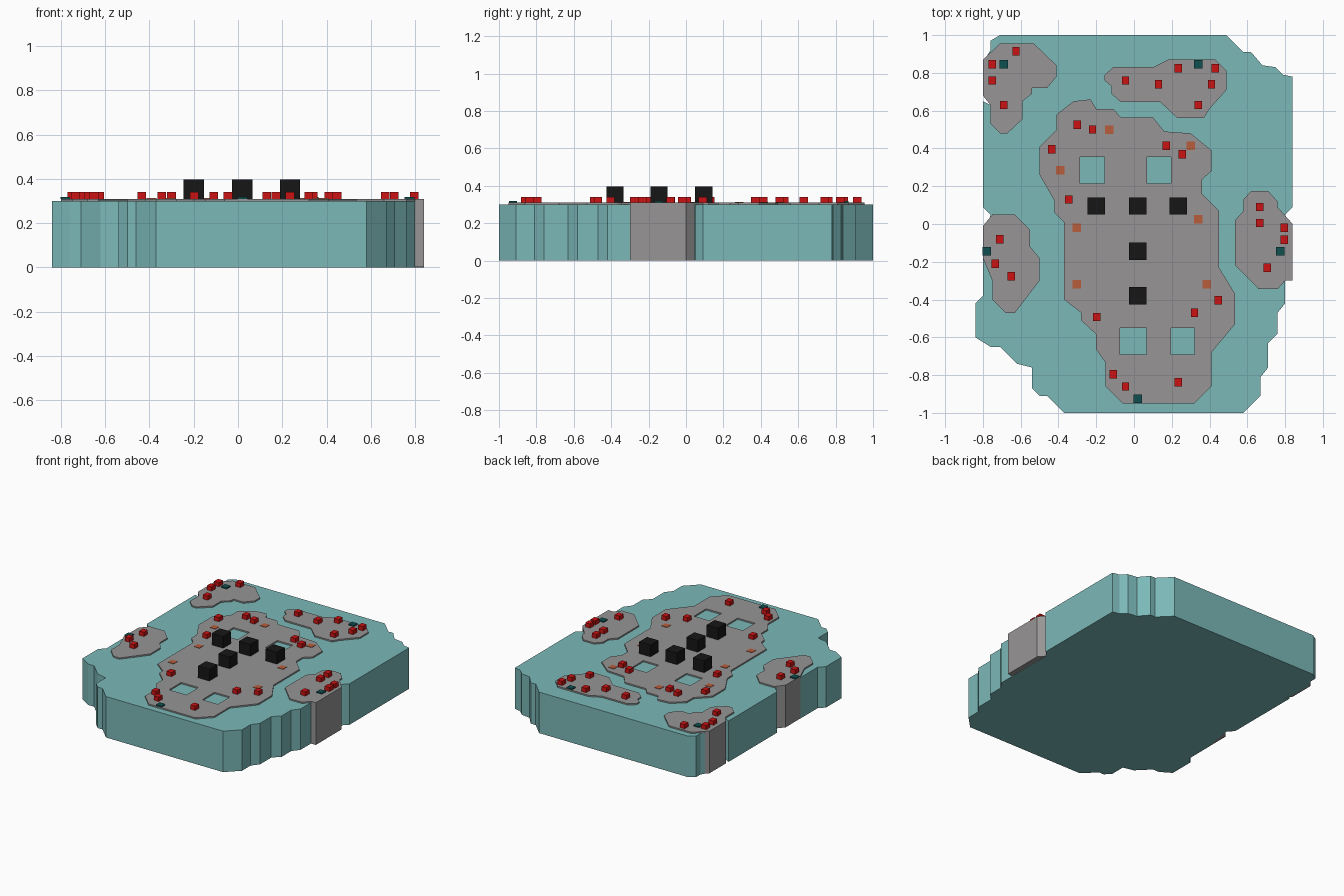
import bpy, bmesh


def material(name, rgb):
    m = bpy.data.materials.new(name)
    m.diffuse_color = (*rgb, 1)
    return m


WATER = material("water", (0.20, 0.48, 0.48))
ROCK = material("rock", (0.31, 0.30, 0.30))
RED = material("red", (0.60, 0.006, 0.006))
TEAL = material("dark_teal", (0.005, 0.08, 0.08))
ORANGE = material("orange", (0.48, 0.11, 0.045))
BLACK = material("black", (0.008, 0.008, 0.008))


def finish(bm, name, mat):
    bmesh.ops.recalc_face_normals(bm, faces=bm.faces)
    me = bpy.data.meshes.new(name)
    bm.to_mesh(me)
    bm.free()
    me.materials.append(mat)
    ob = bpy.data.objects.new(name, me)
    bpy.context.collection.objects.link(ob)
    return ob


def slab(name, outline, z0, z1, mat, holes=()):
    """Extrude an outline, with optional holes, from z0 to z1."""
    bm = bmesh.new()
    for loop in (outline, *holes):
        vs = [bm.verts.new((x, y, z0)) for x, y in loop]
        for a, b in zip(vs, vs[1:] + vs[:1]):
            bm.edges.new((a, b))
    bmesh.ops.triangle_fill(bm, edges=bm.edges[:], use_beauty=True,
                            use_dissolve=False, normal=(0, 0, 1))
    ext = bmesh.ops.extrude_face_region(bm, geom=bm.faces[:], use_keep_orig=True)
    for v in ext["geom"]:
        if isinstance(v, bmesh.types.BMVert):
            v.co.z = z1
    return finish(bm, name, mat)


def box(name, x, y, sx, sy, z0, z1, mat):
    bm = bmesh.new()
    bmesh.ops.create_cube(bm, size=1)
    for v in bm.verts:
        v.co = (v.co.x * sx, v.co.y * sy, v.co.z * (z1 - z0))
    ob = finish(bm, name, mat)
    ob.location = (x, y, (z0 + z1) / 2)


def rect(x0, x1, y0, y1):
    return [(x0, y0), (x1, y0), (x1, y1), (x0, y1)]


SEA, LAND = 0.30, 0.31

# Water block with ragged edges
slab("water_base", [
    (-.71, 1), (.49, 1), (.58, .91), (.62, .91), (.68, .84), (.75, .83), (.79, .79),
    (.84, .78), (.84, .09), (.80, .05), (.80, -.42), (.76, -.47), (.76, -.58),
    (.71, -.63), (.71, -.76), (.67, -.81), (.67, -.91), (.58, -1), (-.37, -1),
    (-.46, -.91), (-.50, -.91), (-.54, -.87), (-.54, -.76), (-.62, -.74), (-.71, -.65),
    (-.76, -.65), (-.84, -.60), (-.84, -.42), (-.80, -.38), (-.80, -.18), (-.78, -.10),
    (-.76, .05), (-.80, .09), (-.80, .65), (-.76, .63), (-.78, .67), (-.79, .87),
    (-.76, .92), (-.76, .97)], 0, SEA, WATER)

# Central island with four square pools
slab("central_island", [
    (-.32, .65), (-.23, .66), (-.20, .61), (-.11, .61), (-.07, .565), (.10, .565),
    (.16, .49), (.30, .48), (.41, .39), (.41, .28), (.36, .235), (.36, .16), (.45, .07),
    (.45, -.23), (.535, -.37), (.535, -.53), (.41, -.68), (.41, -.86), (.32, -.95),
    (-.06, -.95), (-.15, -.86), (-.15, -.735), (-.20, -.665), (-.20, -.585),
    (-.28, -.51), (-.28, -.47), (-.37, -.40), (-.37, .01), (-.42, .06), (-.42, .12),
    (-.50, .26), (-.50, .41), (-.41, .50), (-.41, .58)], 0.001, LAND, ROCK,
    [rect(-.285, -.155, .215, .355), rect(.07, .195, .215, .355),
     rect(-.075, .065, -.69, -.55), rect(.195, .32, -.69, -.55)])

# Outer islands
slab("back_left_island", [
    (-.71, .955), (-.53, .955), (-.41, .84), (-.41, .78), (-.46, .72), (-.54, .72),
    (-.54, .69), (-.59, .65), (-.59, .555), (-.67, .48), (-.71, .48), (-.76, .53),
    (-.76, .63), (-.80, .68), (-.80, .87)], 0.001, LAND, ROCK)
slab("back_right_island", [
    (-.11, .83), (.10, .83), (.18, .87), (.43, .87), (.49, .81), (.49, .71), (.40, .61),
    (.37, .56), (.23, .56), (.14, .645), (-.07, .645), (-.12, .69), (-.12, .73),
    (-.155, .76), (-.155, .79)], 0.001, LAND, ROCK)
slab("right_island", [
    (.62, .175), (.71, .175), (.76, .12), (.76, .09), (.84, 0), (.84, -.30), (.80, -.30),
    (.76, -.345), (.66, -.345), (.535, -.22), (.535, .02), (.58, .07), (.58, .13)],
    0.001, LAND, ROCK)
slab("left_island", [
    (-.75, .05), (-.63, .05), (-.55, -.03), (-.55, -.12), (-.50, -.18), (-.50, -.30),
    (-.63, -.47), (-.68, -.47), (-.75, -.40), (-.75, -.30), (-.80, -.18), (-.80, -.01)],
    0.001, LAND, ROCK)

# Large black blocks in a T layout
for i, (x, y) in enumerate([(-.20, .095), (.02, .095), (.235, .095),
                            (.02, -.145), (.02, -.38)]):
    box(f"black_block_{i}", x, y, .092, .092, LAND, .396, BLACK)

# Small red blocks
for i, (x, y) in enumerate([
        (-.75, .845), (-.625, .915), (-.75, .76), (-.69, .63), (-.045, .76), (.13, .74),
        (.235, .825), (.43, .825), (.41, .74), (.34, .63), (-.30, .525), (-.22, .50),
        (-.435, .395), (.17, .415), (.255, .37), (-.345, .13), (.665, .09), (.665, .005),
        (.795, -.02), (.795, -.083), (.705, -.232), (-.71, -.08), (-.735, -.21),
        (-.65, -.277), (-.198, -.492), (.32, -.47), (.447, -.404), (-.11, -.795),
        (-.045, -.86), (.235, -.837)]):
    box(f"red_block_{i}", x, y, .039, .044, LAND, .341, RED)

# Flat orange and teal tiles
for i, (x, y) in enumerate([(-.132, .50), (.30, .415), (-.39, .285), (.34, .025),
                            (-.304, -.02), (-.304, -.32), (.385, -.32)]):
    box(f"orange_tile_{i}", x, y, .045, .045, LAND, .313, ORANGE)
for i, (x, y) in enumerate([(-.69, .845), (.34, .845), (.775, -.145), (-.78, -.145),
                            (.02, -.925)]):
    box(f"teal_tile_{i}", x, y, .045, .045, LAND, .318, TEAL)
